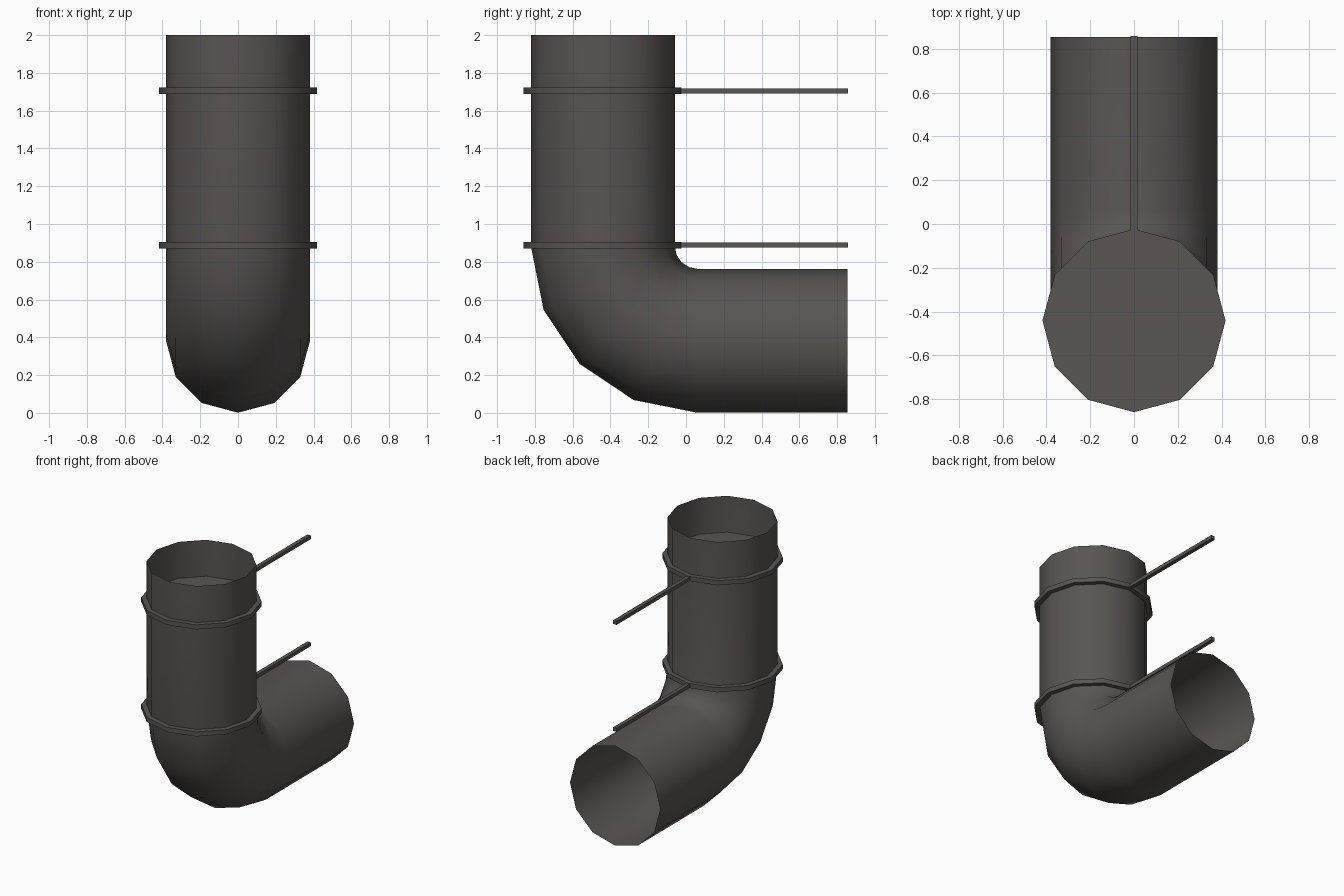
import bpy, bmesh, math
from mathutils import Vector

if "Cube" in bpy.data.objects:
    bpy.data.objects.remove(bpy.data.objects["Cube"])

SIDES = 12
R = 0.381                                 # pipe radius
BEND = 0.5                                # centreline bend radius
PIVOT = Vector((0, 0.06, 0.882))          # centre of the elbow bend

metal = bpy.data.materials.new("dark grey metal")
metal.diffuse_color = (0.098, 0.089, 0.085, 1)
metal.use_nodes = True
metal.node_tree.nodes["Principled BSDF"].inputs["Base Color"].default_value = metal.diffuse_color


def finish(name, bm, smooth=True):
    bmesh.ops.recalc_face_normals(bm, faces=bm.faces)
    mesh = bpy.data.meshes.new(name)
    bm.to_mesh(mesh)
    bm.free()
    mesh.materials.append(metal)
    obj = bpy.data.objects.new(name, mesh)
    bpy.context.collection.objects.link(obj)
    if smooth:
        bpy.ops.object.select_all(action='DESELECT')
        obj.select_set(True)
        bpy.context.view_layer.objects.active = obj
        bpy.ops.object.shade_smooth_by_angle(angle=math.radians(40))
    return obj


# Elbow pipe: open tube swept down, round the bend and out to the back
stations = []
for i in range(5):
    t = math.radians(22.5 * i)
    n = Vector((0, -math.cos(t), -math.sin(t)))
    stations.append((PIVOT + n * BEND, n))
top = (Vector((0, stations[0][0].y, 2.0)), stations[0][1])
end = (Vector((0, 0.855, stations[-1][0].z)), stations[-1][1])
stations = [top] + stations + [end]

bm = bmesh.new()
rings = []
for c, n in stations:
    ring = []
    for k in range(SIDES):
        a = 2 * math.pi * k / SIDES
        ring.append(bm.verts.new(c + Vector((1, 0, 0)) * R * math.cos(a) + n * R * math.sin(a)))
    rings.append(ring)
for r0, r1 in zip(rings, rings[1:]):
    for k in range(SIDES):
        j = (k + 1) % SIDES
        bm.faces.new((r0[k], r0[j], r1[j], r1[k]))
pipe = finish("elbow_pipe", bm)
# an open tube: make sure the normals point outward
f = max(pipe.data.polygons, key=lambda p: p.center.z - p.center.y)
if f.normal.y * (f.center.y - top[0].y) + f.normal.x * f.center.x < 0:
    pipe.data.flip_normals()

# Two capped clamp discs, each with a wall rod
for label, z in (("upper", 1.705), ("lower", 0.888)):
    bm = bmesh.new()
    bmesh.ops.create_cone(bm, cap_ends=True, segments=SIDES, radius1=0.418, radius2=0.418, depth=0.035)
    bm.normal_update()
    # put vertices on the axes
    v = bm.verts[:][0].co
    off = math.atan2(v.y, v.x) % (2 * math.pi / SIDES)
    for w in bm.verts:
        x, y = w.co.x, w.co.y
        w.co = (x * math.cos(off) + y * math.sin(off),
                y * math.cos(off) - x * math.sin(off) - 0.441, w.co.z + z)
    finish(label + "_clamp", bm)

    bm = bmesh.new()
    bmesh.ops.create_cube(bm, size=1)
    y0, y1 = -0.06, 0.858
    for w in bm.verts:
        w.co = (w.co.x * 0.03, (y0 + y1) / 2 + w.co.y * (y1 - y0), z + w.co.z * 0.027)
    finish(label + "_wall_rod", bm, smooth=False)
